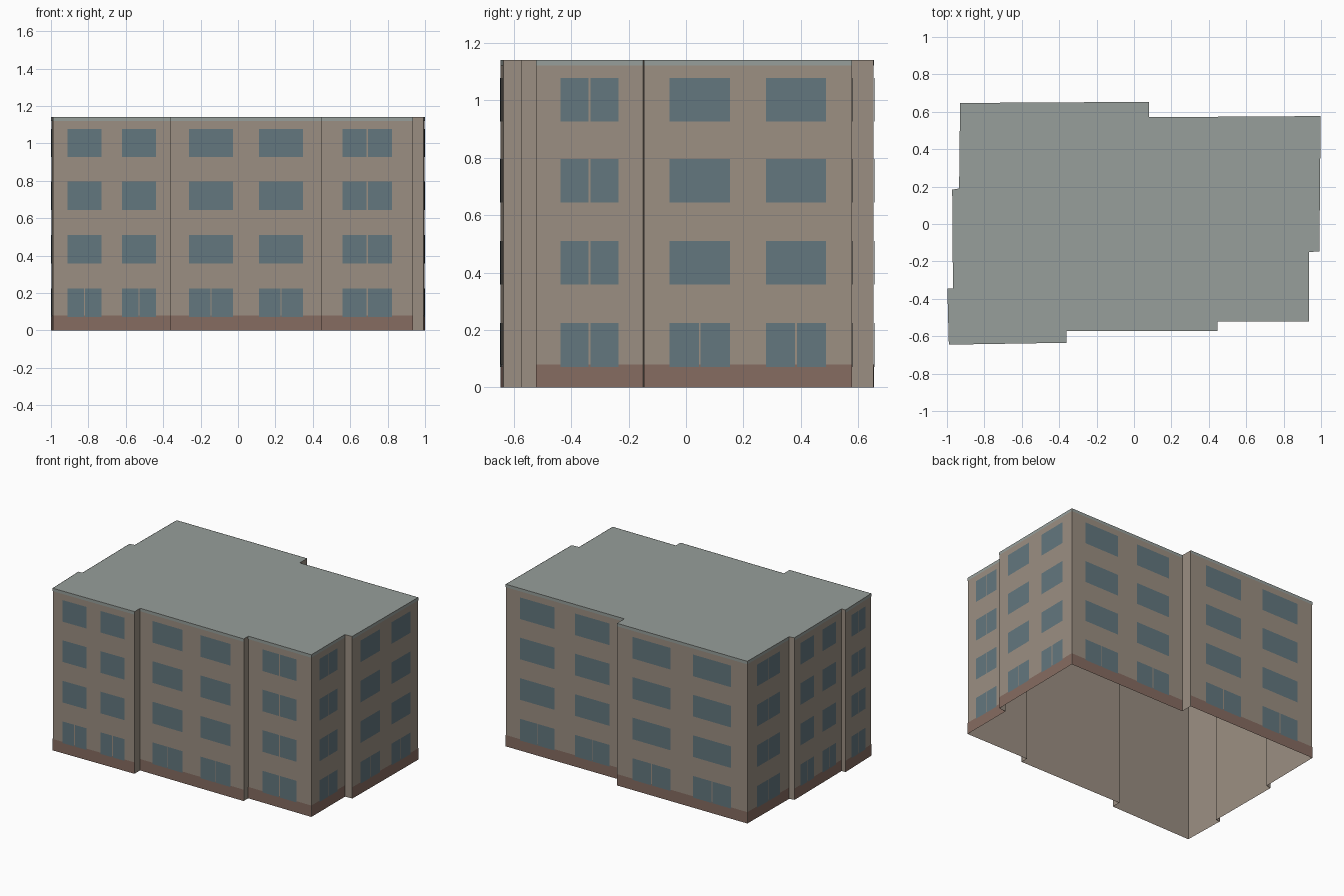
import bpy
from mathutils import Vector

if "Cube" in bpy.data.objects:
    bpy.data.objects.remove(bpy.data.objects["Cube"])

H = 1.14
# Footprint corner, then number of windows on the wall starting there (0 = step return)
PLAN = [
    (-0.99, -0.645, 2), (-0.36, -0.635, 0), (-0.36, -0.573, 2), (0.446, -0.573, 0),
    (0.446, -0.522, 1), (0.936, -0.522, 1), (0.936, -0.15, 0), (0.991, -0.146, 2),
    (0.998, 0.577, 2), (0.08, 0.571, 0), (0.08, 0.653, 2), (-0.93, 0.647, 1),
    (-0.935, 0.19, 0), (-0.972, 0.184, 2), (-0.968, -0.346, 0), (-0.998, -0.346, 1),
]
FLOORS = [(0.072, 0.224), (0.358, 0.51), (0.643, 0.795), (0.926, 1.078)]


def material(name, rgb):
    m = bpy.data.materials.new(name)
    m.diffuse_color = (*rgb, 1)
    m.use_nodes = True
    m.node_tree.nodes["Principled BSDF"].inputs["Base Color"].default_value = m.diffuse_color
    return m


def make(name, quads, mat):
    """Object from a list of polygons, each a list of points."""
    verts, faces = [], []
    for q in quads:
        faces.append(range(len(verts), len(verts) + len(q)))
        verts += q
    me = bpy.data.meshes.new(name)
    me.from_pydata([tuple(v) for v in verts], [], [list(f) for f in faces])
    me.materials.append(mat)
    ob = bpy.data.objects.new(name, me)
    bpy.context.collection.objects.link(ob)
    return ob


def panel(a, b, f0, f1, z0, z1, out=0.0):
    """Upright rectangle between two fractions along wall a-b, set outwards."""
    d = b - a
    n = Vector((d.y, -d.x, 0)).normalized() * out
    p, q = a + d * f0 + n, a + d * f1 + n
    return [p + Vector((0, 0, z0)), q + Vector((0, 0, z0)),
            q + Vector((0, 0, z1)), p + Vector((0, 0, z1))]


walls, plinth, trim, panes = [], [], [], []
for i, (x, y, count) in enumerate(PLAN):
    a = Vector((x, y, 0))
    b = Vector((*PLAN[(i + 1) % len(PLAN)][:2], 0))
    walls.append(panel(a, b, 0, 1, 0, H))
    if not count:
        continue
    plinth.append(panel(a, b, 0, 1, 0, 0.08, 0.0015))
    trim.append(panel(a, b, 0, 1, 1.12, H, 0.0015))
    # Two windows per long wall, one split window on short walls
    spots = [(0.268, 0.145), (0.732, 0.145)] if count == 2 else [(0.5, 0.272)]
    gap = 0.003 / (b - a).length
    for c, h in spots:
        for level, (z0, z1) in enumerate(FLOORS):
            if level == 0 or count == 1:
                panes.append(panel(a, b, c - h, c - gap, z0, z1, 0.003))
                panes.append(panel(a, b, c + gap, c + h, z0, z1, 0.003))
            else:
                panes.append(panel(a, b, c - h, c + h, z0, z1, 0.003))

roof_mat = material("roof_grey", (0.31, 0.345, 0.325))
make("walls", walls, material("wall_beige", (0.33, 0.275, 0.225)))
make("roof", [[Vector((x, y, H)) for x, y, _ in PLAN]], roof_mat)
make("roof_edge_band", trim, roof_mat)
make("plinth", plinth, material("plinth_brown", (0.24, 0.15, 0.12)))
make("windows", panes, material("window_blue", (0.125, 0.185, 0.21)))
